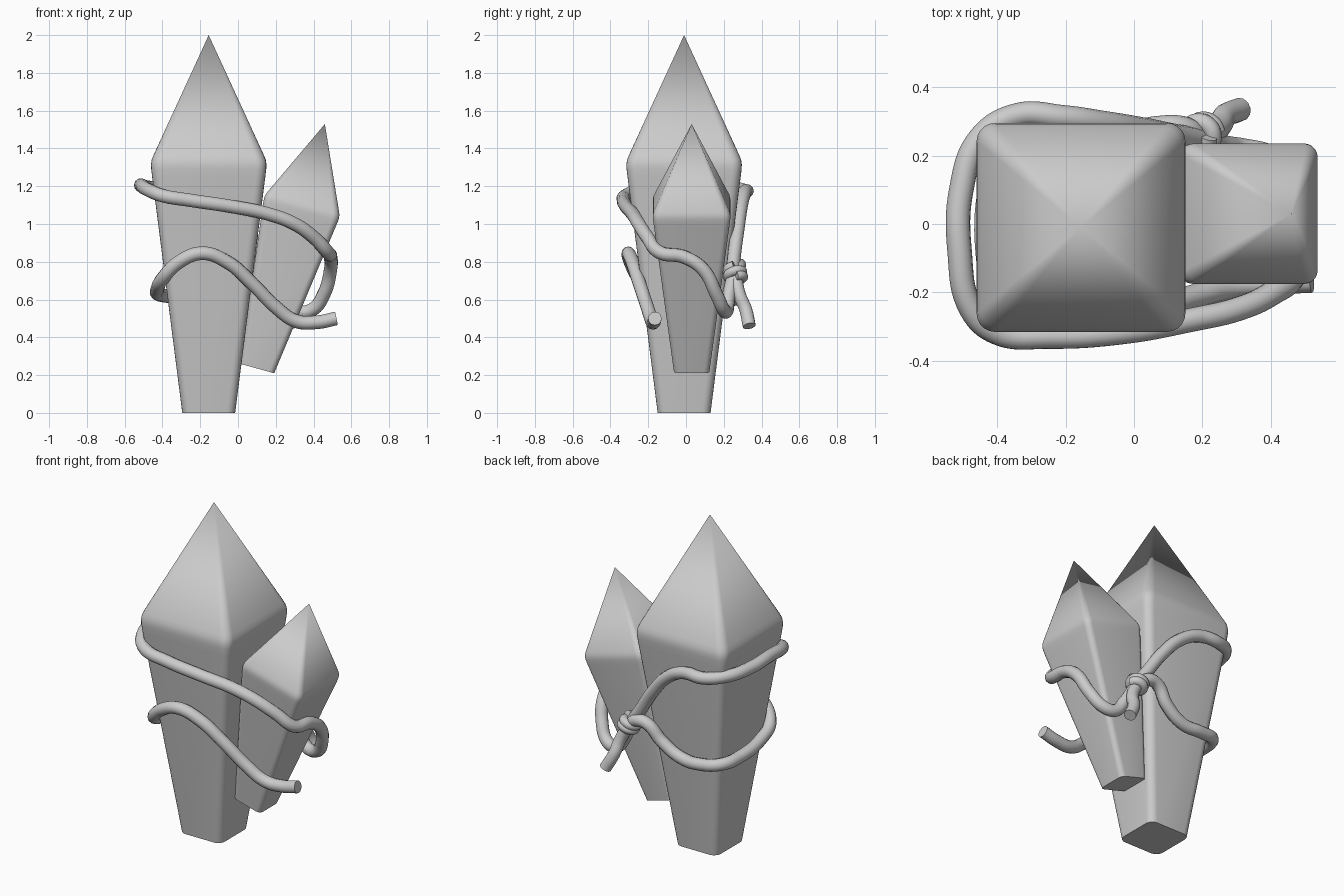
import bpy, bmesh, math
from mathutils import Vector

if "Cube" in bpy.data.objects:
    bpy.data.objects.remove(bpy.data.objects["Cube"])


def rounded_square(half, r, z, seg=5):
    """Points of a square cross-section with rounded corners."""
    pts = []
    for i, (sx, sy) in enumerate([(1, 1), (-1, 1), (-1, -1), (1, -1)]):
        for k in range(seg + 1):
            a = math.pi / 2 * (i + k / seg)
            pts.append((sx * (half - r) + r * math.cos(a),
                        sy * (half - r) + r * math.sin(a), z))
    return pts


def crystal(name, loc, scale, tilt):
    # loft of rounded squares (half width, corner radius, height), pointed on top
    profile = [(0.14, 0.045, 0), (0.299, 0.05, 1.245), (0.3045, 0.052, 1.29),
               (0.3055, 0.054, 1.315), (0.302, 0.054, 1.34), (0.292, 0.052, 1.365)]
    bm = bmesh.new()
    rings = [[bm.verts.new(p) for p in rounded_square(h, r, z)] for h, r, z in profile]
    n = len(rings[0])
    for a, b in zip(rings, rings[1:]):
        for i in range(n):
            j = (i + 1) % n
            bm.faces.new((a[i], a[j], b[j], b[i]))
    apex = bm.verts.new((0, 0, 2))
    for i in range(n):
        bm.faces.new((rings[-1][i], rings[-1][(i + 1) % n], apex))
    bm.faces.new(rings[0][::-1])
    mesh = bpy.data.meshes.new(name)
    bm.to_mesh(mesh)
    bm.free()
    ob = bpy.data.objects.new(name, mesh)
    bpy.context.collection.objects.link(ob)
    ob.location, ob.scale, ob.rotation_euler = loc, (scale,) * 3, (0, tilt, 0)
    activate(ob)
    bpy.ops.object.shade_smooth_by_angle(angle=math.radians(30))
    return ob


def activate(ob):
    bpy.ops.object.select_all(action='DESELECT')
    ob.select_set(True)
    bpy.context.view_layer.objects.active = ob


def rope(name, pts, radius):
    cu = bpy.data.curves.new(name, 'CURVE')
    cu.dimensions = '3D'
    cu.bevel_depth, cu.bevel_resolution = radius, 4
    cu.resolution_u, cu.use_fill_caps = 8, True
    sp = cu.splines.new('BEZIER')
    sp.bezier_points.add(len(pts) - 1)
    for bp, p in zip(sp.bezier_points, pts):
        bp.co = p
        bp.handle_left_type = bp.handle_right_type = 'AUTO'
    ob = bpy.data.objects.new(name, cu)
    bpy.context.collection.objects.link(ob)
    activate(ob)
    bpy.ops.object.convert(target='MESH')
    bpy.ops.object.shade_smooth_by_angle(angle=math.radians(40))
    return ob


# crystals
crystal("large_crystal", (-0.155, -0.01, 0), 1.0, 0)
crystal("small_crystal", (0.101, 0.03, 0.235), 0.6715, math.radians(15.5))

# lower rope: front loose end, round the left side, to the knot at the back
lower = [(0.52, -0.165, 0.50), (0.42, -0.17, 0.48), (0.31, -0.18, 0.485),
         (0.20, -0.205, 0.56), (0.08, -0.245, 0.68), (-0.06, -0.285, 0.80),
         (-0.19, -0.305, 0.845), (-0.31, -0.295, 0.80), (-0.40, -0.24, 0.71),
         (-0.425, -0.12, 0.66), (-0.425, 0.08, 0.63), (-0.385, 0.215, 0.62),
         (-0.27, 0.252, 0.605), (-0.14, 0.25, 0.61), (-0.02, 0.26, 0.68),
         (0.07, 0.28, 0.775), (0.14, 0.28, 0.775), (0.20, 0.25, 0.72)]
rope("lower_rope", lower, 0.036)

# upper rope: from the knot up the back, round the front and right side, back to the knot
upper = [(0.20, 0.245, 0.73), (0.13, 0.255, 0.83), (0.03, 0.275, 0.98),
         (-0.09, 0.295, 1.11), (-0.21, 0.312, 1.17), (-0.34, 0.318, 1.175),
         (-0.45, 0.25, 1.19), (-0.505, 0.10, 1.20), (-0.51, -0.08, 1.205),
         (-0.475, -0.25, 1.18), (-0.40, -0.318, 1.15), (-0.25, -0.33, 1.125),
         (-0.02, -0.315, 1.09), (0.17, -0.28, 1.05), (0.30, -0.25, 1.00),
         (0.40, -0.205, 0.93), (0.475, -0.14, 0.85), (0.49, -0.01, 0.825),
         (0.49, 0.09, 0.76), (0.455, 0.16, 0.63), (0.39, 0.20, 0.545),
         (0.32, 0.215, 0.54), (0.26, 0.225, 0.61), (0.20, 0.25, 0.72)]
rope("upper_rope", upper, 0.036)

# knot: short coil round the meeting ropes
centre, axis = Vector((0.195, 0.26, 0.735)), Vector((0.45, 0.15, -0.88)).normalized()
u = axis.cross(Vector((0, 1, 0))).normalized()
v = axis.cross(u)
coil = []
for i in range(17):
    a = 2 * math.pi * i / 8
    coil.append(centre + axis * (0.06 * (i / 16 - 0.5)) + 0.04 * (u * math.cos(a) + v * math.sin(a)))
rope("knot", coil, 0.026)

# loose end hanging from the knot
rope("knot_tail", [(0.18, 0.265, 0.75), (0.225, 0.27, 0.68), (0.25, 0.285, 0.62),
                   (0.265, 0.315, 0.55), (0.31, 0.335, 0.46)], 0.035)
